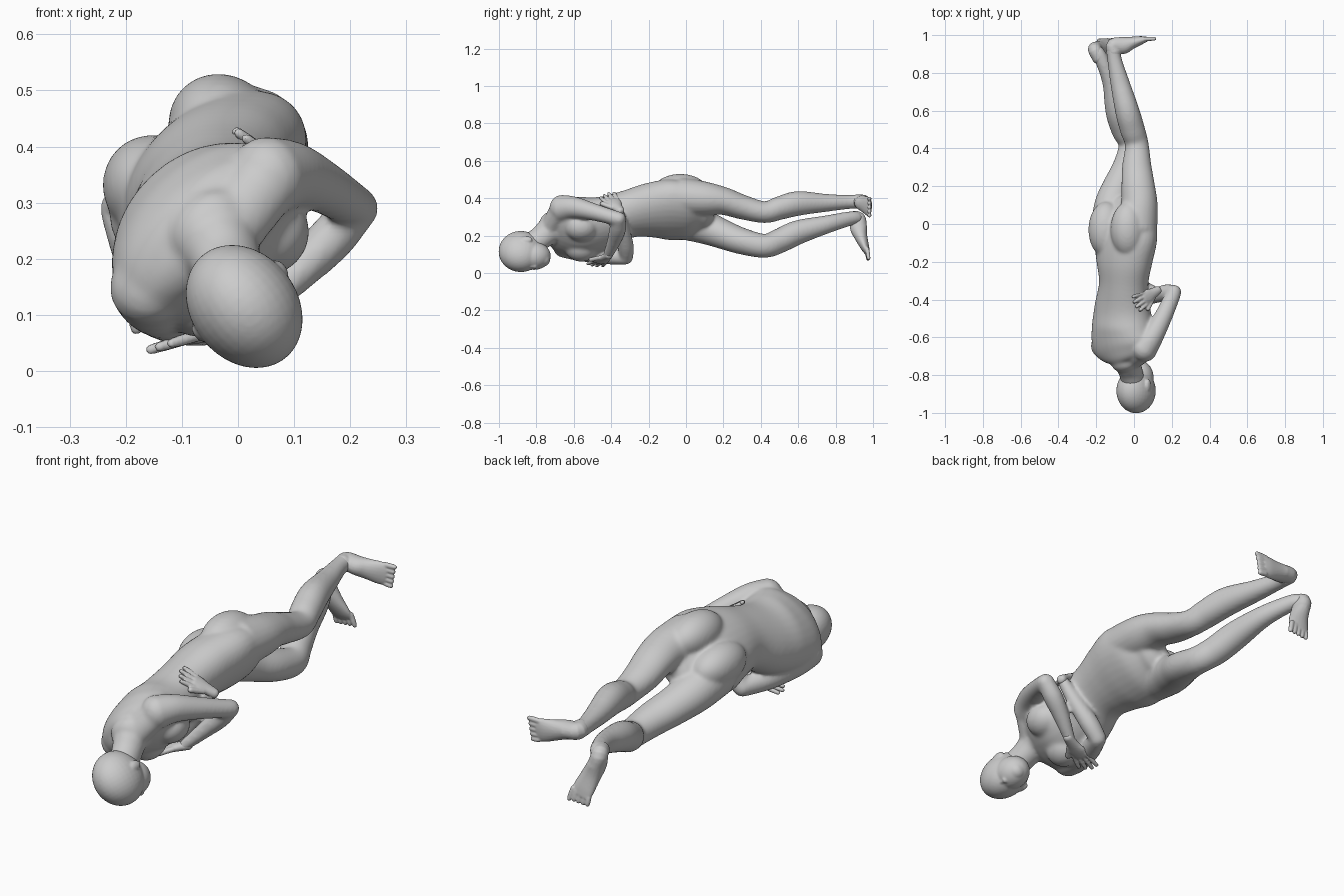
import bpy, bmesh, math
from mathutils import Vector, Matrix

LAT = Vector((math.cos(math.radians(43)), 0, math.sin(math.radians(43))))   # body left-to-right axis
FRONT = Vector((LAT.z, 0, -LAT.x))                                          # way the chest faces
X, Y, Z = Vector((1, 0, 0)), Vector((0, 1, 0)), Vector((0, 0, 1))


def catmull(p, t):
    i = min(int(t), len(p) - 2)
    f = t - i
    a, b, c, d = p[max(i - 1, 0)], p[i], p[i + 1], p[min(i + 2, len(p) - 1)]
    return [0.5 * (2 * q + (r - o) * f + (2 * o - 5 * q + 4 * r - s) * f * f + (3 * q - o - 3 * r + s) * f ** 3)
            for o, q, r, s in zip(a, b, c, d)]


def loft(bm, stations, u, sides=20, steps=5):
    """Closed elliptical tube; each station is x, y, z, radius along u, radius across u."""
    n = (len(stations) - 1) * steps
    pts = [catmull(stations, i / steps) for i in range(n + 1)]
    pos = [Vector(p[:3]) for p in pts]
    tan = [(pos[min(i + 1, n)] - pos[max(i - 1, 0)]).normalized() for i in range(n + 1)]
    rows = [(pos[i], tan[i], pts[i][3], pts[i][4]) for i in range(n + 1)]
    caps = []
    for (c, t, a, b), s in ((rows[0], -1), (rows[-1], 1)):
        r = min(a, b)
        caps.append([(c + t * s * r * k, t, a * m, b * m) for k, m in ((0.4, 0.88), (0.7, 0.6), (0.8, 0.3))])
    rows = caps[0][::-1] + rows + caps[1]
    rings = []
    for c, t, a, b in rows:
        e = (u - t * u.dot(t)).normalized()
        g = t.cross(e)
        rings.append([bm.verts.new(c + e * a * math.cos(w) + g * b * math.sin(w))
                      for w in (2 * math.pi * k / sides for k in range(sides))])
    for r0, r1 in zip(rings, rings[1:]):
        for k in range(sides):
            m = (k + 1) % sides
            bm.faces.new((r0[k], r0[m], r1[m], r1[k]))
    bm.faces.new(rings[0][::-1])
    bm.faces.new(rings[-1])


def ball(bm, c, rl, ry, rf, lat=LAT, front=FRONT):
    """Ellipsoid with radii along the body's side, length and front axes."""
    m = Matrix((lat * rl, Y * ry, front * rf)).transposed().to_4x4()
    m.translation = Vector(c)
    bmesh.ops.create_uvsphere(bm, u_segments=32, v_segments=20, radius=1, matrix=m)


def digits(bm, base, way, side, spread, lengths, r, fan=0.15):
    """Row of fingers or toes."""
    n = len(lengths)
    for i, ln in enumerate(lengths):
        k = 2 * i / (n - 1) - 1
        a = base + side * spread * k
        d = (way + side * fan * k).normalized()
        rows = [(*(a + d * ln * f), r * s, r * s) for f, s in ((-0.2, 1), (0.5, 1), (0.9, 0.85))]
        loft(bm, rows, side, 10, 3)


def hand(bm, wrist, tip, thumb_side):
    w, t = Vector(wrist), Vector(tip)
    d = (t - w).normalized()
    side = (Y - d * Y.dot(d)).normalized()
    ln = (t - w).length
    rows = [(*(w + d * ln * f), a, b) for f, a, b in
            ((-0.1, .023, .021), (0.15, .03, .019), (0.35, .041, .017), (0.52, .039, .014))]
    loft(bm, rows, side, 16, 4)
    digits(bm, w + d * ln * 0.52, d, side, .033, [ln * f for f in (.38, .45, .48, .42)], .0105)
    th = w + d * ln * 0.2 + side * thumb_side * .025
    e = (d + side * thumb_side * 0.6).normalized()
    loft(bm, [(*(th + e * k), .013, .012) for k in (0, .03, .065)], side, 10, 3)


def finish(bm, name, voxel, soften):
    bmesh.ops.recalc_face_normals(bm, faces=bm.faces)
    me = bpy.data.meshes.new(name)
    bm.to_mesh(me)
    bm.free()
    ob = bpy.data.objects.new(name, me)
    bpy.context.collection.objects.link(ob)
    rm = ob.modifiers.new("blend", 'REMESH')
    rm.mode = 'VOXEL'
    rm.voxel_size = voxel
    rm.use_smooth_shade = True
    sm = ob.modifiers.new("soften", 'SMOOTH')
    sm.factor = 0.5
    sm.iterations = soften


body = bmesh.new()
# torso and neck
loft(body, [(-.05, -.73, .255, .08, .065), (-.055, -.70, .255, .15, .09), (-.06, -.64, .25, .19, .118),
            (-.06, -.55, .247, .183, .138), (-.06, -.45, .265, .165, .128), (-.055, -.32, .312, .142, .114),
            (-.052, -.2, .335, .168, .122), (-.045, -.08, .338, .197, .125), (-.04, .02, .325, .18, .11),
            (-.035, .09, .315, .125, .075)], LAT, 32)
loft(body, [(.0, -.85, .14, .062, .064), (-.018, -.78, .185, .062, .066), (-.035, -.73, .225, .075, .075),
            (-.055, -.66, .25, .11, .1)], LAT)
# shoulder slopes
for end in ((.06, -.67, .35), (-.165, -.66, .155)):
    a, b = Vector((-.035, -.735, .23)), Vector(end)
    loft(body, [(*a.lerp(b, k), .052, .062) for k in (0, .5, 1)], Y)
# breasts and buttocks
for s in (-1, 1):
    ball(body, Vector((-.06, -.56, .247)) + LAT * .08 * s + FRONT * .085, .075, .085, .066)
    ball(body, Vector((-.055, -.03, .345)) + LAT * .08 * s - FRONT * .046, .093, .15, .1)
# upper (right) leg
loft(body, [(.01, -.02, .405, .115, .105), (.028, .1, .397, .098, .092), (.022, .2, .385, .089, .075),
            (.015, .3, .353, .079, .066), (.015, .42, .325, .063, .058), (-.008, .5, .347, .066, .063),
            (-.036, .6, .372, .064, .066), (-.075, .75, .375, .051, .048), (-.103, .87, .38, .039, .038),
            (-.11, .93, .382, .039, .039)], X, 24)
# lower (left) leg
loft(body, [(-.125, -.02, .28, .105, .1), (-.115, .1, .245, .095, .09), (-.08, .2, .206, .085, .079),
            (-.038, .3, .17, .077, .071), (-.02, .42, .145, .062, .064), (-.055, .5, .172, .066, .066),
            (-.088, .6, .218, .064, .065), (-.12, .75, .259, .048, .049), (-.17, .87, .29, .038, .039),
            (-.195, .91, .295, .038, .036)], X, 24)
# right arm
loft(body, [(.05, -.665, .345, .074, .072), (.095, -.6, .35, .06, .06), (.15, -.5, .328, .047, .049),
            (.2, -.39, .297, .04, .042), (.212, -.355, .288, .039, .04)], Z)
loft(body, [(.212, -.36, .29, .038, .038), (.165, -.365, .235, .045, .042), (.1, -.385, .17, .038, .035),
            (.02, -.42, .09, .026, .024)], Y)
# left arm
loft(body, [(-.16, -.65, .15, .07, .07), (-.15, -.57, .12, .056, .058), (-.11, -.44, .095, .048, .048),
            (-.065, -.335, .085, .041, .04), (-.058, -.318, .085, .039, .039)], Z)
loft(body, [(-.058, -.32, .085, .038, .038), (-.01, -.322, .145, .043, .044), (.055, -.338, .235, .036, .037),
            (.115, -.358, .335, .025, .025)], Y)
finish(body, "body", .0075, 14)

# hands
hands = bmesh.new()
hand(hands, (.02, -.42, .09), (-.16, -.495, .037), -1)
hand(hands, (.115, -.358, .34), (0, -.43, .425), -1)
finish(hands, "hands", .0045, 2)

# feet
feet = bmesh.new()
toes = [.03, .034, .038, .042, .05]
# right foot, toes towards +x
loft(feet, [(-.105, .91, .382, .038, .038), (-.11, .945, .382, .037, .038), (-.06, .945, .375, .04, .046),
            (-.015, .958, .366, .045, .034), (.035, .972, .357, .052, .023), (.062, .978, .353, .05, .015)], Z)
digits(feet, Vector((.065, .98, .353)), Vector((1, .02, -.05)).normalized(), Z, .043, toes, .0115, .08)
# left foot, toes hanging down
loft(feet, [(-.185, .88, .292, .037, .037), (-.208, .923, .293, .036, .036), (-.195, .922, .245, .039, .046),
            (-.175, .935, .195, .044, .035), (-.153, .957, .137, .051, .023), (-.145, .968, .11, .049, .015)], X)
digits(feet, Vector((-.144, .97, .11)), Vector((.2, .15, -1)).normalized(), Vector((.97, 0, .24)), .042,
       toes, .0115, .08)
finish(feet, "feet", .0045, 3)

# head
head = bmesh.new()
ang = math.radians(38)
hl, hf = Vector((math.cos(ang), 0, math.sin(ang))), Vector((math.sin(ang), 0, -math.cos(ang)))
hc = Vector((.011, -.883, .115))


def face_ball(side, along, fwd, rl, ry, rf):
    ball(head, hc + hl * side + Y * along + hf * fwd, rl, ry, rf, hl, hf)


face_ball(0, 0, 0, .095, .119, .118)
face_ball(0, .07, .03, .074, .09, .075)
face_ball(0, .12, .052, .04, .037, .038)       # chin
face_ball(0, .06, .094, .011, .03, .016)       # nose bridge
face_ball(0, .076, .1, .015, .011, .013)       # nose tip
face_ball(0, .108, .079, .022, .01, .013)      # lips
for s in (-1, 1):
    face_ball(s * .034, .04, .085, .015, .009, .012)    # eyes
    face_ball(s * .091, .03, -.012, .011, .032, .02)    # ears
finish(head, "head", .005, 6)
